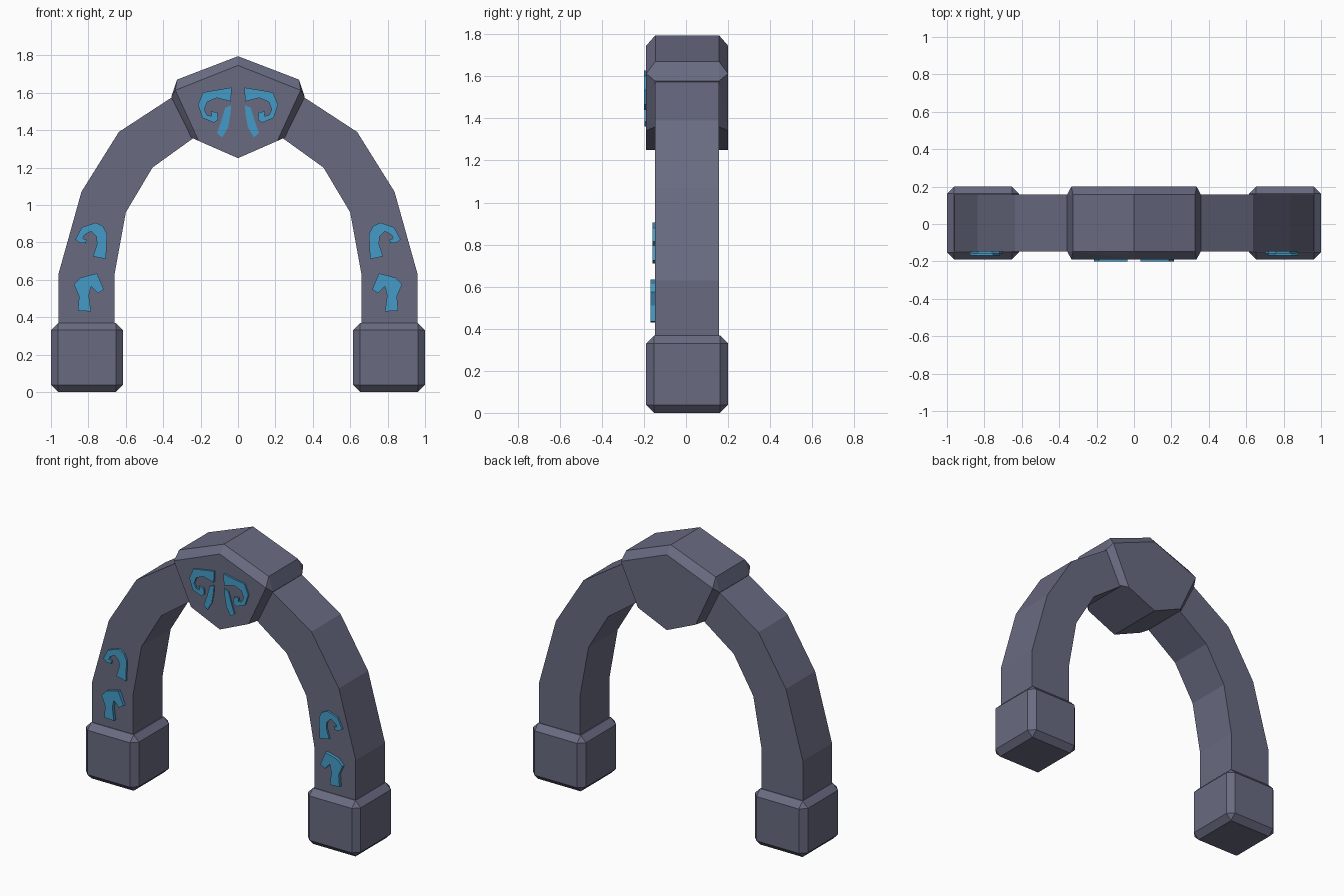
import bpy, bmesh

if "Cube" in bpy.data.objects:
    bpy.data.objects.remove(bpy.data.objects["Cube"])


def material(name, color):
    m = bpy.data.materials.new(name)
    m.diffuse_color = color
    m.use_nodes = True
    m.node_tree.nodes["Principled BSDF"].inputs["Base Color"].default_value = m.diffuse_color
    return m


STONE = material("stone", (0.14, 0.145, 0.22, 1))
GLOW = material("blue_rune", (0.06, 0.33, 0.57, 1))


def finish(name, bm, mat):
    bmesh.ops.recalc_face_normals(bm, faces=bm.faces[:])
    me = bpy.data.meshes.new(name)
    bm.to_mesh(me)
    bm.free()
    me.materials.append(mat)
    ob = bpy.data.objects.new(name, me)
    bpy.context.collection.objects.link(ob)
    return ob


def prism(name, outline, y0, y1, mat):
    """Extrude an (x, z) outline from y0 to y1."""
    bm = bmesh.new()
    face = bm.faces.new([bm.verts.new((x, y0, z)) for x, z in outline])
    new = bmesh.ops.extrude_face_region(bm, geom=[face])["geom"]
    bmesh.ops.translate(bm, vec=(0, y1 - y0, 0),
                        verts=[v for v in new if isinstance(v, bmesh.types.BMVert)])
    return finish(name, bm, mat)


# Arch arm: outer curve up, inner curve back down
arm = [(0.96, 0.34), (0.96, 0.63), (0.837, 1.07), (0.637, 1.39), (0.30, 1.61),
       (0.20, 1.385), (0.457, 1.20), (0.60, 0.96), (0.66, 0.63), (0.66, 0.34)]
# Foot block
foot = [(0.615, 0), (1.0, 0), (1.0, 0.368), (0.615, 0.368)]

# Rune outlines
leg_hook = [(0.87, 0.815), (0.835, 0.88), (0.76, 0.905), (0.72, 0.885), (0.70, 0.845),
            (0.706, 0.71), (0.775, 0.725), (0.754, 0.79), (0.757, 0.83), (0.786, 0.858),
            (0.82, 0.84), (0.83, 0.82), (0.81, 0.815), (0.813, 0.795), (0.845, 0.797)]
leg_branch = [(0.877, 0.575), (0.84, 0.612), (0.754, 0.634), (0.717, 0.548),
              (0.749, 0.527), (0.786, 0.564), (0.797, 0.516), (0.786, 0.43),
              (0.856, 0.435), (0.85, 0.511)]
key_curl = [(0.035, 1.628), (0.037, 1.553), (0.115, 1.572), (0.165, 1.55), (0.18, 1.51),
            (0.165, 1.48), (0.14, 1.475), (0.145, 1.50), (0.11, 1.495), (0.107, 1.455),
            (0.13, 1.44), (0.19, 1.465), (0.214, 1.535), (0.187, 1.602)]
key_tail = [(0.037, 1.532), (0.04, 1.489), (0.053, 1.414), (0.085, 1.361),
            (0.112, 1.385), (0.09, 1.446), (0.068, 1.52)]

for side, s in (("left", -1), ("right", 1)):
    def flip(pts):
        return [(s * x, z) for x, z in pts]

    prism(f"arch_arm_{side}", flip(arm), -0.147, 0.157, STONE)
    block = prism(f"foot_block_{side}", flip(foot), -0.19, 0.20, STONE)
    bevel = block.modifiers.new("chamfer", 'BEVEL')
    bevel.width = 0.038
    bevel.segments = 1
    bevel.limit_method = 'NONE'
    prism(f"leg_hook_rune_{side}", flip(leg_hook), -0.159, -0.14, GLOW)
    prism(f"leg_branch_rune_{side}", flip(leg_branch), -0.168, -0.14, GLOW)
    prism(f"keystone_curl_rune_{side}", flip(key_curl), -0.20, -0.18, GLOW)
    prism(f"keystone_tail_rune_{side}", flip(key_tail), -0.197, -0.18, GLOW)

# Keystone: hull of small front/back faces and a wider chamfered middle
rim = [(0, 1.746), (0.335, 1.613), (0.21, 1.342), (0, 1.25)]
middle = [(0, 1.795), (0.326, 1.67), (0.357, 1.577), (0.25, 1.36)]
bm = bmesh.new()
for pts, ys in ((rim, (-0.189, 0.20)), (middle, (-0.146, 0.157))):
    for y in ys:
        for x, z in pts:
            for sx in ((x, -x) if x else (0,)):
                bm.verts.new((sx, y, z))
bmesh.ops.convex_hull(bm, input=bm.verts[:])
bmesh.ops.dissolve_limit(bm, angle_limit=0.03, verts=bm.verts[:], edges=bm.edges[:])
finish("keystone", bm, STONE)
